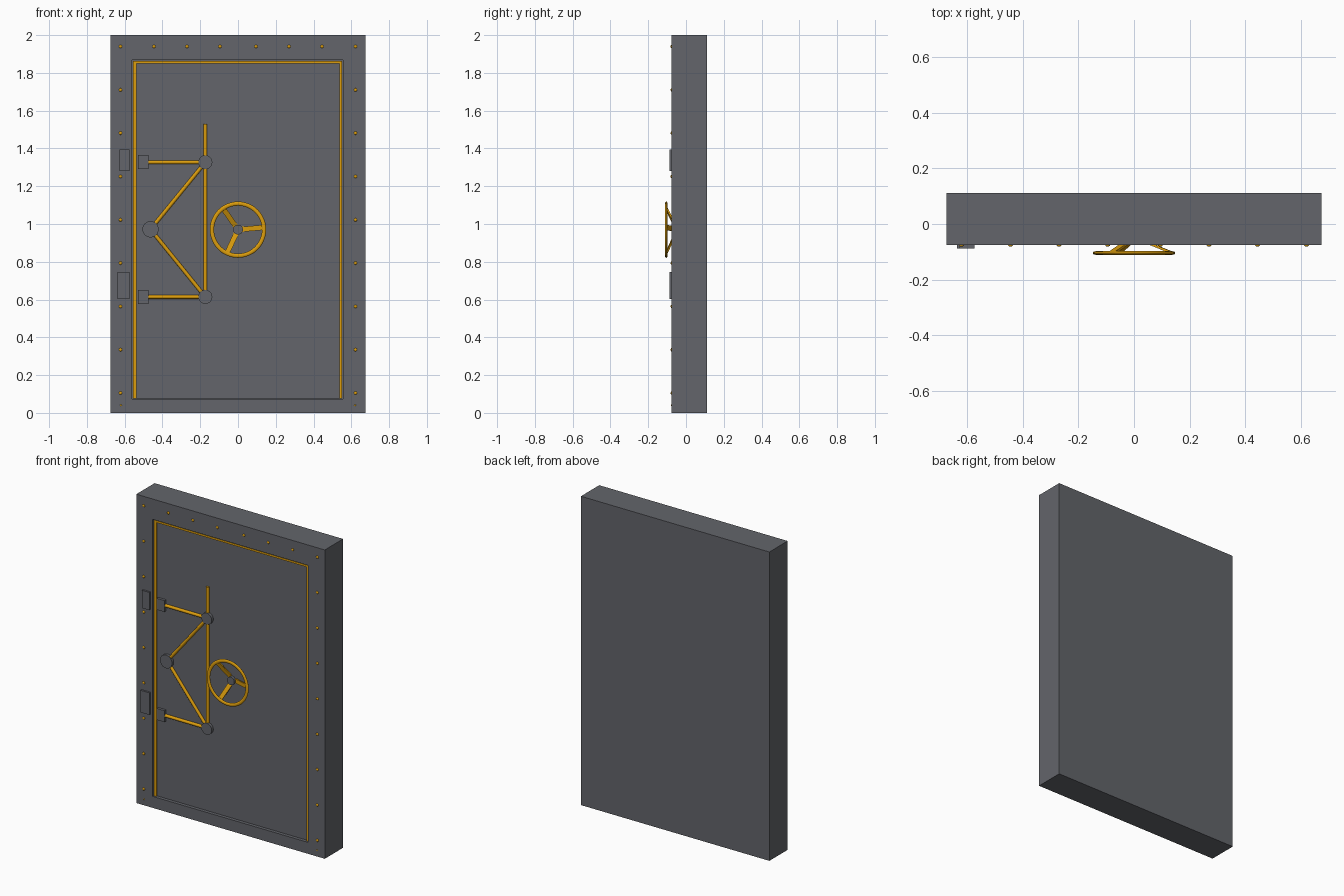
import bpy, bmesh, math
from mathutils import Vector, Matrix

if "Cube" in bpy.data.objects:
    bpy.data.objects.remove(bpy.data.objects["Cube"])


def material(name, rgb):
    m = bpy.data.materials.new(name)
    m.diffuse_color = (*rgb, 1)
    m.use_nodes = True
    m.node_tree.nodes["Principled BSDF"].inputs["Base Color"].default_value = m.diffuse_color
    return m


STEEL = material("dark_steel", (0.125, 0.130, 0.145))
GOLD = material("brass", (0.72, 0.34, 0.004))

FRONT, BACK = -0.076, 0.111      # frame faces
DOOR = -0.058                    # door face
L, R, B, T = -0.56, 0.556, 0.074, 1.868   # door opening


def finish(name, bm, mat, smooth=False):
    bmesh.ops.recalc_face_normals(bm, faces=bm.faces)
    me = bpy.data.meshes.new(name)
    bm.to_mesh(me)
    bm.free()
    me.materials.append(mat)
    ob = bpy.data.objects.new(name, me)
    bpy.context.collection.objects.link(ob)
    if smooth:
        bpy.context.view_layer.objects.active = ob
        ob.select_set(True)
        bpy.ops.object.shade_smooth_by_angle(angle=math.radians(40))
        ob.select_set(False)
    return ob


def box(name, lo, hi, mat):
    bm = bmesh.new()
    bmesh.ops.create_cube(bm, size=1)
    lo, hi = Vector(lo), Vector(hi)
    for v in bm.verts:
        v.co = (lo + hi) / 2 + v.co * (hi - lo)
    return finish(name, bm, mat)


def rod(name, a, b, r, mat, sides=16):
    a, b = Vector(a), Vector(b)
    bm = bmesh.new()
    bmesh.ops.create_cone(bm, cap_ends=True, segments=sides, radius1=r, radius2=r, depth=(b - a).length)
    rot = (b - a).to_track_quat('Z', 'Y').to_matrix().to_4x4()
    bmesh.ops.transform(bm, matrix=Matrix.Translation((a + b) / 2) @ rot, verts=bm.verts)
    return finish(name, bm, mat, True)


# frame: solid block with a shallow recess in the front
bm = bmesh.new()


def rect(x0, x1, z0, z1, y):
    return [bm.verts.new(p) for p in ((x0, y, z0), (x1, y, z0), (x1, y, z1), (x0, y, z1))]


loops = [rect(-0.675, 0.675, 0, 2, BACK), rect(-0.675, 0.675, 0, 2, FRONT),
         rect(L, R, B, T, FRONT), rect(L, R, B, T, -0.04)]
bm.faces.new(loops[0])
bm.faces.new(loops[-1])
for p, q in zip(loops, loops[1:]):
    for i in range(4):
        j = (i + 1) % 4
        bm.faces.new((p[i], p[j], q[j], q[i]))
finish("frame", bm, STEEL)

# door slab and brass edge strips on three sides
box("door_panel", (L + 0.006, DOOR, B + 0.002), (R - 0.006, -0.035, T - 0.006), STEEL)
STRIP = -0.068
box("edge_strip_left", (L + 0.005, STRIP, B + 0.002), (L + 0.022, -0.045, T - 0.006), GOLD)
box("edge_strip_right", (R - 0.019, STRIP, B + 0.002), (R - 0.005, -0.045, T - 0.006), GOLD)
box("edge_strip_top", (L + 0.005, STRIP, T - 0.018), (R - 0.005, -0.045, T - 0.006), GOLD)

# rivets around the frame
spots = [(s * 0.622, 0.105 + i * 0.2293) for s in (-1, 1) for i in range(9)]
spots += [(s * x, 1.94) for s in (-1, 1) for x in (0.095, 0.27, 0.445)]
spots += [(s * 0.62, 0.04) for s in (-1, 1)]
bm = bmesh.new()
for x, z in spots:
    rad = 0.005 if z < 0.05 else 0.009
    bmesh.ops.create_uvsphere(bm, u_segments=10, v_segments=6, radius=rad,
                              matrix=Matrix.Translation((x, FRONT, z)) @ Matrix.Diagonal((1, 0.6, 1, 1)))
finish("rivets", bm, GOLD, True)

# keeper plates on the frame, latch blocks on the door
box("upper_keeper", (-0.628, -0.088, 1.28), (-0.574, -0.07, 1.395), STEEL)
box("lower_keeper", (-0.638, -0.088, 0.602), (-0.574, -0.07, 0.745), STEEL)
for name, z in (("upper", 1.327), ("lower", 0.614)):
    box(name + "_latch_block", (-0.53, -0.075, z - 0.037), (-0.475, -0.05, z + 0.037), STEEL)

# locking linkage: rods and pivot discs
ROD = -0.062
SX = -0.173
HUB = (-0.463, 0.972)
rod("upright_rod", (SX, ROD, 0.614), (SX, ROD, 1.53), 0.010, GOLD)
for name, z in (("upper", 1.327), ("lower", 0.614)):
    rod(name + "_bolt_rod", (-0.50, ROD, z), (SX, ROD, z), 0.010, GOLD)
    rod(name + "_diagonal_rod", (HUB[0], ROD, HUB[1]), (SX, ROD, z), 0.010, GOLD)
    rod(name + "_pivot_disc", (SX, -0.05, z), (SX, -0.0755, z), 0.037, STEEL, 32)
rod("middle_pivot_disc", (HUB[0], -0.05, HUB[1]), (HUB[0], -0.0755, HUB[1]), 0.043, STEEL, 32)

# hand wheel: rim, sloping spokes, hub
WZ = 0.97
N, M = 48, 12
bm = bmesh.new()
rings = []
for i in range(N):
    a = 2 * math.pi * i / N
    ring = []
    for k in range(M):
        t = 2 * math.pi * k / M
        r = 0.138 + 0.011 * math.cos(t)
        ring.append(bm.verts.new((r * math.cos(a), -0.1045 + 0.0065 * math.sin(t), WZ + r * math.sin(a))))
    rings.append(ring)
for i in range(N):
    p, q = rings[i], rings[(i + 1) % N]
    for k in range(M):
        bm.faces.new((p[k], q[k], q[(k + 1) % M], p[(k + 1) % M]))
finish("wheel_rim", bm, GOLD, True)
for n in range(3):
    bm = bmesh.new()
    bmesh.ops.create_cube(bm, size=1)
    for v in bm.verts:
        r = 0.015 if v.co.x < 0 else 0.136
        y = (-0.054 if v.co.x < 0 else -0.103) + v.co.y * 0.009
        v.co = (r, y, v.co.z * 0.027)
    bmesh.ops.transform(bm, verts=bm.verts, matrix=Matrix.Translation((0, 0, WZ))
                        @ Matrix.Rotation(-math.radians(5 + 120 * n), 4, 'Y'))
    finish(f"wheel_spoke_{n + 1}", bm, GOLD)
rod("wheel_hub", (0, -0.05, WZ), (0, -0.0755, WZ), 0.026, STEEL, 24)
